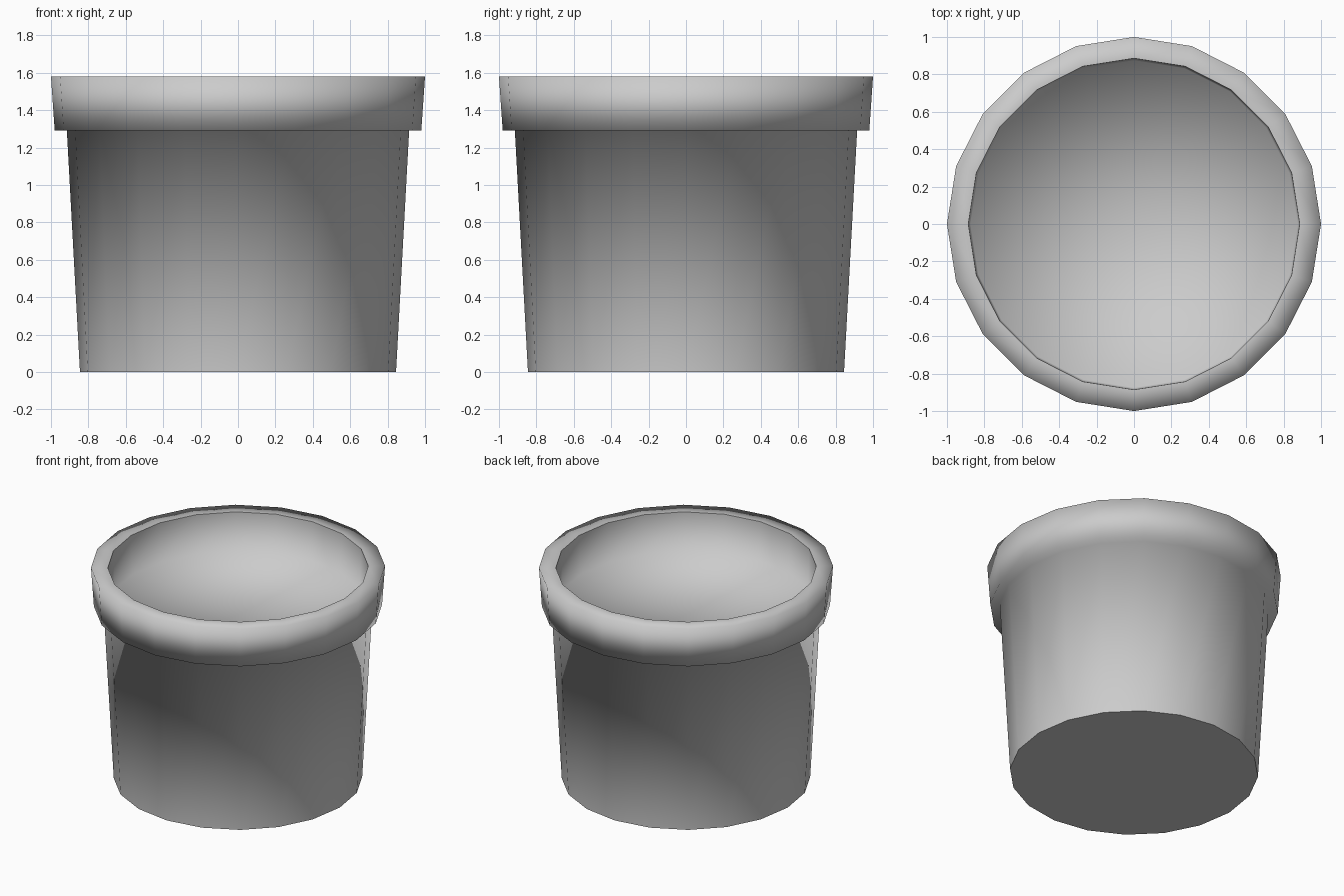
import bpy, bmesh
from math import tau
from mathutils import Vector

if "Cube" in bpy.data.objects:
    bpy.data.objects.remove(bpy.data.objects["Cube"], do_unlink=True)

SIDES = 20

# Plain grey material
grey = bpy.data.materials.new("plain_grey")
grey.use_nodes = True
colour = (0.6, 0.6, 0.6, 1)
grey.diffuse_color = colour
grey.node_tree.nodes["Principled BSDF"].inputs["Base Color"].default_value = colour

# Pot profile (radius, height): base, wall, collar, lip, recessed floor
profile = [(0, 0), (0.845, 0), (0.915, 1.29), (0.98, 1.29),
           (1, 1.58), (0.886, 1.58), (0.875, 1.29), (0, 1.29)]
SHARP_RINGS = (profile[1], profile[5])   # base corner and inner lip


def on_ring(vert, ring):
    radius, height = ring
    return abs(vert.co.xy.length - radius) < 1e-3 and abs(vert.co.z - height) < 1e-3


# Turn the profile around the z axis
bm = bmesh.new()
points = [bm.verts.new((r, 0, z)) for r, z in profile]
edges = [bm.edges.new(pair) for pair in zip(points, points[1:])]
bmesh.ops.spin(bm, geom=points + edges, cent=Vector(), axis=Vector((0, 0, 1)),
               angle=tau, steps=SIDES)
bmesh.ops.remove_doubles(bm, verts=bm.verts[:], dist=1e-4)
bmesh.ops.recalc_face_normals(bm, faces=bm.faces[:])

# Smooth all round, with crisp base corner and inner lip
for face in bm.faces:
    face.smooth = True
for edge in bm.edges:
    if any(all(on_ring(v, ring) for v in edge.verts) for ring in SHARP_RINGS):
        edge.smooth = False

mesh = bpy.data.meshes.new("flower_pot")
bm.to_mesh(mesh)
bm.free()
mesh.materials.append(grey)
pot = bpy.data.objects.new("flower_pot", mesh)
bpy.context.collection.objects.link(pot)
